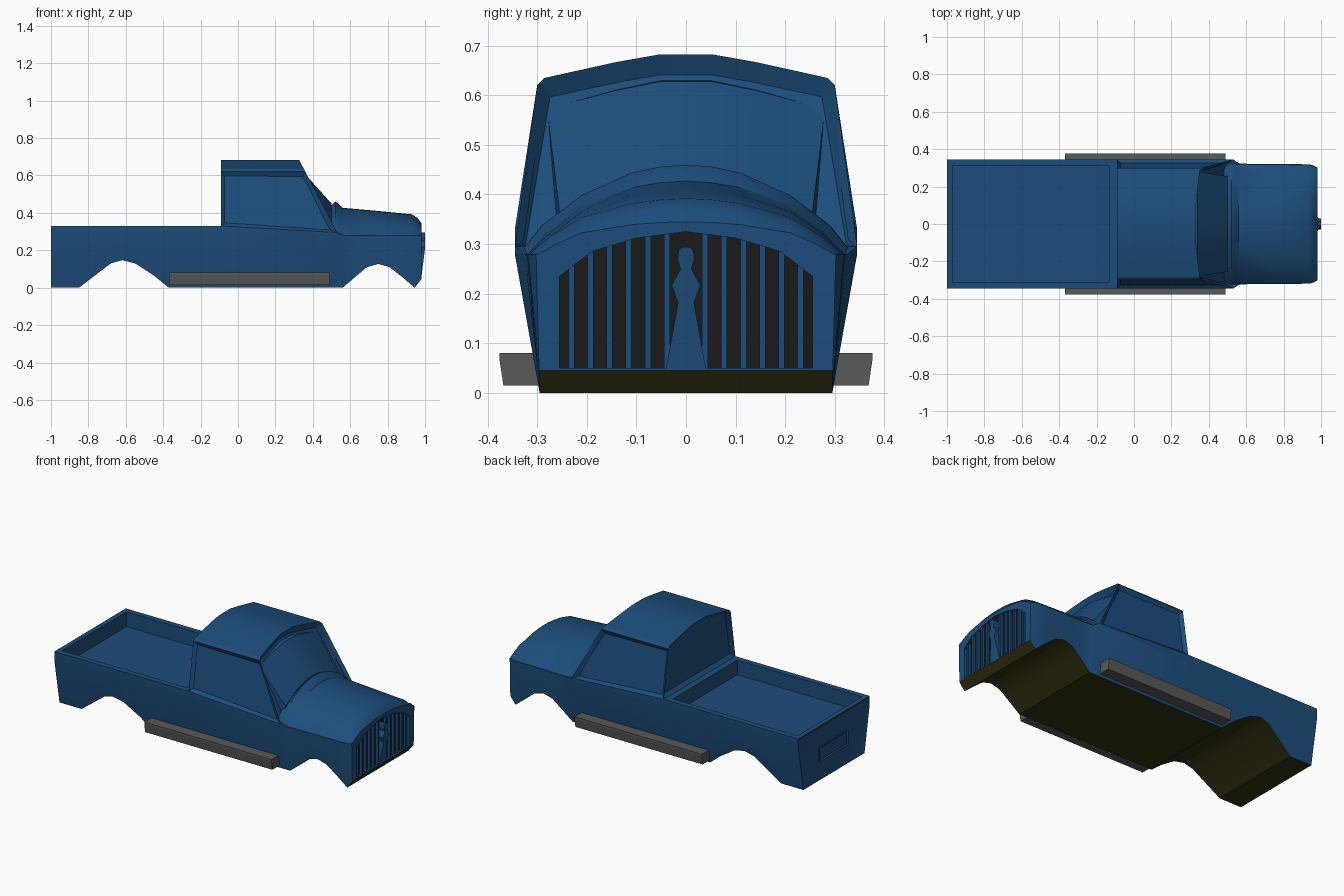
import bpy, bmesh, math
from mathutils import Vector

if "Cube" in bpy.data.objects:
    bpy.data.objects.remove(bpy.data.objects["Cube"])


def material(name, rgb):
    m = bpy.data.materials.new(name)
    m.diffuse_color = (*rgb, 1)
    m.use_nodes = True
    m.node_tree.nodes["Principled BSDF"].inputs["Base Color"].default_value = m.diffuse_color
    return m


BLUE = material("blue_paint", (0.012, 0.075, 0.2))
MUD = material("muddy_underside", (0.03, 0.028, 0.006))
DARK = material("grille_black", (0.01, 0.01, 0.01))
GREY = material("step_grey", (0.1, 0.1, 0.1))


def loft(name, rings, mat=BLUE):
    """Skin equal-length closed rings of points and cap both ends."""
    bm = bmesh.new()
    vs = [[bm.verts.new(p) for p in r] for r in rings]
    n = len(vs[0])
    for a, b in zip(vs, vs[1:]):
        for i in range(n):
            j = (i + 1) % n
            bm.faces.new((a[i], a[j], b[j], b[i]))
    bm.faces.new(vs[0])
    bm.faces.new(vs[-1])
    bmesh.ops.recalc_face_normals(bm, faces=bm.faces)
    me = bpy.data.meshes.new(name)
    bm.to_mesh(me)
    bm.free()
    ob = bpy.data.objects.new(name, me)
    bpy.context.collection.objects.link(ob)
    me.materials.append(mat)
    return ob


def mirrored(half):
    """Half section (y, z) from +y side to the middle, mirrored to -y."""
    return list(half) + [(-y, z) for y, z in reversed(half) if y > 1e-6]


def box(name, lo, hi, mat=BLUE):
    ring = [(lo[1], lo[2]), (hi[1], lo[2]), (hi[1], hi[2]), (lo[1], hi[2])]
    return loft(name, [[(x, y, z) for y, z in ring] for x in (lo[0], hi[0])], mat)


def inset(ob, test, thickness, depth):
    bm = bmesh.new()
    bm.from_mesh(ob.data)
    bm.normal_update()
    for f in [f for f in bm.faces if test(f.normal)]:
        bmesh.ops.inset_individual(bm, faces=[f], thickness=thickness, depth=depth)
    bm.to_mesh(ob.data)
    bm.free()


def cut(ob, cutter):
    mod = ob.modifiers.new("cut", 'BOOLEAN')
    mod.operation, mod.object, mod.solver = 'DIFFERENCE', cutter, 'EXACT'
    bpy.context.view_layer.objects.active = ob
    bpy.ops.object.modifier_apply(modifier=mod.name)


def smooth(ob):
    bpy.ops.object.select_all(action='DESELECT')
    ob.select_set(True)
    bpy.context.view_layer.objects.active = ob
    bpy.ops.object.shade_smooth_by_angle(angle=math.radians(28))


# lower body: (x, underside z, shoulder z, top z, half width)
stations = [(-1, 0, .28, .33, .345), (-.85, 0, .28, .33, .345), (-.68, .13, .28, .33, .345),
            (-.62, .147, .28, .33, .345), (-.55, .13, .28, .33, .345), (-.45, .065, .28, .33, .345),
            (-.37, 0, .28, .33, .345), (-.09, 0, .28, .33, .345), (.53, 0, .28, .295, .345),
            (.56, 0, .275, .28, .325), (.63, .06, .275, .28, .32), (.69, .11, .275, .28, .32),
            (.75, .127, .275, .28, .32), (.81, .11, .275, .28, .32), (.88, .055, .275, .28, .32),
            (.945, 0, .275, .28, .318), (.98, .045, .275, .28, .302)]
rings = []
for x, zb, zs, zt, w in stations:
    wb = min(.295, w) + (w - min(.295, w)) * zb / zs
    ring = mirrored([(wb, zb), (w, zs), (w, zt)])
    rings.append([(x, y, z) for y, z in ring])
body = loft("lower_body", rings)
inset(body, lambda n: n.x < -.99, .025, -.008)

# load bed hollow
bed_cutter = box("bed_cutter", (-.97, -.31, .24), (-.13, .31, .5))
cut(body, bed_cutter)

# bonnet and cowl: (x, crown z, half width)
rings = []
for x, h, w in [(.48, .43, .32), (.50, .44, .332), (.52, .46, .338), (.535, .452, .338), (.56, .427, .322),
                (.75, .41, .32), (.93, .392, .318), (.96, .372, .312), (.98, .345, .302)]:
    arch = [(w - .01, .262), (w, .278), (w * .86, .28 + (h - .28) * .32), (.21, .28 + (h - .28) * .66),
            (.11, .28 + (h - .28) * .91), (.05, .28 + (h - .28) * .98), (0, h)]
    rings.append([(x, y, z) for y, z in mirrored(arch)])
bonnet = loft("bonnet", rings)

# cab shell with raked front and recessed windows
cab_arch = [(.345, .33), (.30, .62), (.285, .635), (.14, .667), (.055, .682)]
back = [(-.092, y, z) for y, z in mirrored(cab_arch)]
front = []
for y, z in mirrored(cab_arch):
    z = .295 if z == .33 else z
    front.append((.36 + (.62 - z) * .523, y, z))
cab = loft("cab", [back, front])
inset(cab, lambda n: abs(n.y) > .97, .028, -.016)
inset(cab, lambda n: n.x < -.99, .03, -.02)
inset(cab, lambda n: n.x > .7, .028, -.035)

# curved windscreen
rings = []
for x, half in [(.31, [(.28, .30), (.28, .575), (.14, .612), (.05, .63)]),
                (.34, [(.28, .30), (.28, .573), (.14, .61), (.05, .628)]),
                (.50, [(.255, .30), (.255, .365), (.14, .425), (.05, .45)])]:
    rings.append([(x, y, z) for y, z in mirrored(half)])
windscreen = loft("windscreen", rings)

# grille opening, backing and bars
outline = mirrored([(.255, .05), (.255, .235), (.19, .285), (.1, .312), (0, .325)])
grille_cutter = loft("grille_cutter", [[(x, y, z) for y, z in outline] for x in (.957, 1.1)])
cut(body, grille_cutter)
cut(bonnet, grille_cutter)
loft("grille_backing", [[(x, y, z) for y, z in outline] for x in (.95, .96)], DARK)
for c in (bed_cutter, grille_cutter):
    bpy.data.objects.remove(c)
for i in range(1, 7):
    y = .0385 * i
    top = .325 - .13 * y if y < .1 else .312 - .3 * (y - .1) if y < .19 else .285 - .77 * (y - .19)
    for s in (-1, 1):
        box("grille_bar", (.955, s * y - .006, .048), (.976, s * y + .006, top + .002))

# centre spear ornament on the grille
spear = mirrored([(.04, .05), (.016, .182), (.029, .217), (.011, .25), (.017, .27), (.015, .287), (.007, .294)])
loft("grille_ornament", [[(.956, y, z) for y, z in spear],
                         [(.98 + .02 * min(1, (z - .05) / .16), y, z) for y, z in spear]])

# tailgate latch plate
plate = box("tailgate_plate", (-1, -.14, .11), (-.985, .14, .2))
inset(plate, lambda n: n.x < -.99, .012, -.006)

# side steps
for s in (-1, 1):
    ring = [(s * .29, .015), (s * .368, .015), (s * .376, .068), (s * .376, .08), (s * .29, .08)]
    loft("side_step", [[(x, y, z) for y, z in ring] for x in (-.37, .49)], GREY)

# muddy underside
body.data.materials.append(MUD)
for p in body.data.polygons:
    if p.normal.z < -.3:
        p.material_index = 1

for ob in (body, bonnet, cab, windscreen):
    smooth(ob)
